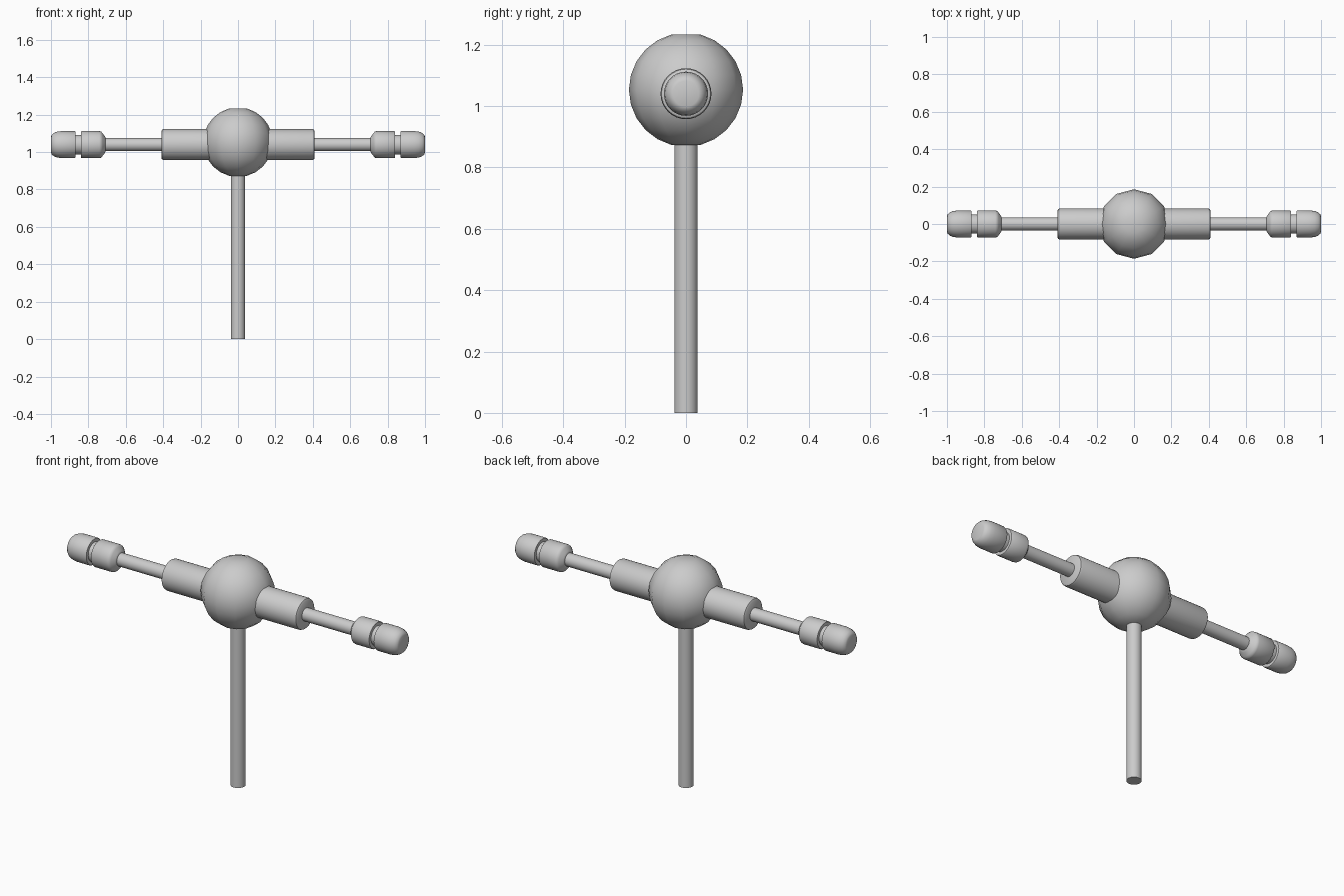
import bpy, math
from mathutils import Matrix

if "Cube" in bpy.data.objects:
    bpy.data.objects.remove(bpy.data.objects["Cube"])


def lathe(name, profile, segs, matrix, angle=35):
    """Spin a closed-end (radius, height) profile about local z, then place it."""
    verts, faces = [], []
    for r, h in profile:
        for i in range(segs):
            a = 2 * math.pi * i / segs
            verts.append((r * math.cos(a), r * math.sin(a), h))
    for k in range(len(profile) - 1):
        for i in range(segs):
            j = (i + 1) % segs
            faces.append((k * segs + i, k * segs + j, (k + 1) * segs + j, (k + 1) * segs + i))
    last = (len(profile) - 1) * segs
    faces.append(tuple(reversed(range(segs))))
    faces.append(tuple(range(last, last + segs)))
    mesh = bpy.data.meshes.new(name)
    mesh.from_pydata(verts, [], faces)
    mesh.transform(matrix)
    mesh.update()
    ob = bpy.data.objects.new(name, mesh)
    bpy.context.collection.objects.link(ob)
    bpy.ops.object.select_all(action='DESELECT')
    ob.select_set(True)
    bpy.context.view_layer.objects.active = ob
    bpy.ops.object.shade_smooth_by_angle(angle=math.radians(angle))
    return ob


# upright post
lathe("post", [(0.038, 0), (0.038, 0.92)], 24, Matrix.Identity(4))

# central ball: twelve sides around, flat at both poles
R = 0.186
ball = [(R * math.sin(math.radians(a)), -R * math.cos(math.radians(a))) for a in range(15, 166, 15)]
lathe("ball", ball, 12, Matrix.Translation((0, 0, 1.053)))

# arm parts, drawn outward along x and repeated on both sides
sleeve = [(0.083, 0.0), (0.083, 0.395), (0.080, 0.405), (0.072, 0.41)]
bar = [(0.035, 0.30), (0.035, 0.76)]
grip = [(0.037, 0.708), (0.045, 0.712), (0.062, 0.725), (0.070, 0.732), (0.072, 0.742),
        (0.072, 0.836), (0.069, 0.840), (0.052, 0.840), (0.052, 0.868), (0.069, 0.868),
        (0.072, 0.873), (0.072, 0.945), (0.069, 0.967), (0.062, 0.985), (0.052, 0.996),
        (0.042, 1.0)]
for side, sign in (("left", -1), ("right", 1)):
    place = Matrix.Translation((0, 0, 1.04)) @ Matrix.Rotation(sign * math.pi / 2, 4, 'Y')
    lathe(side + "_sleeve", sleeve, 32, place)
    lathe(side + "_bar", bar, 24, place)
    lathe(side + "_grip", grip, 32, place, 40)
